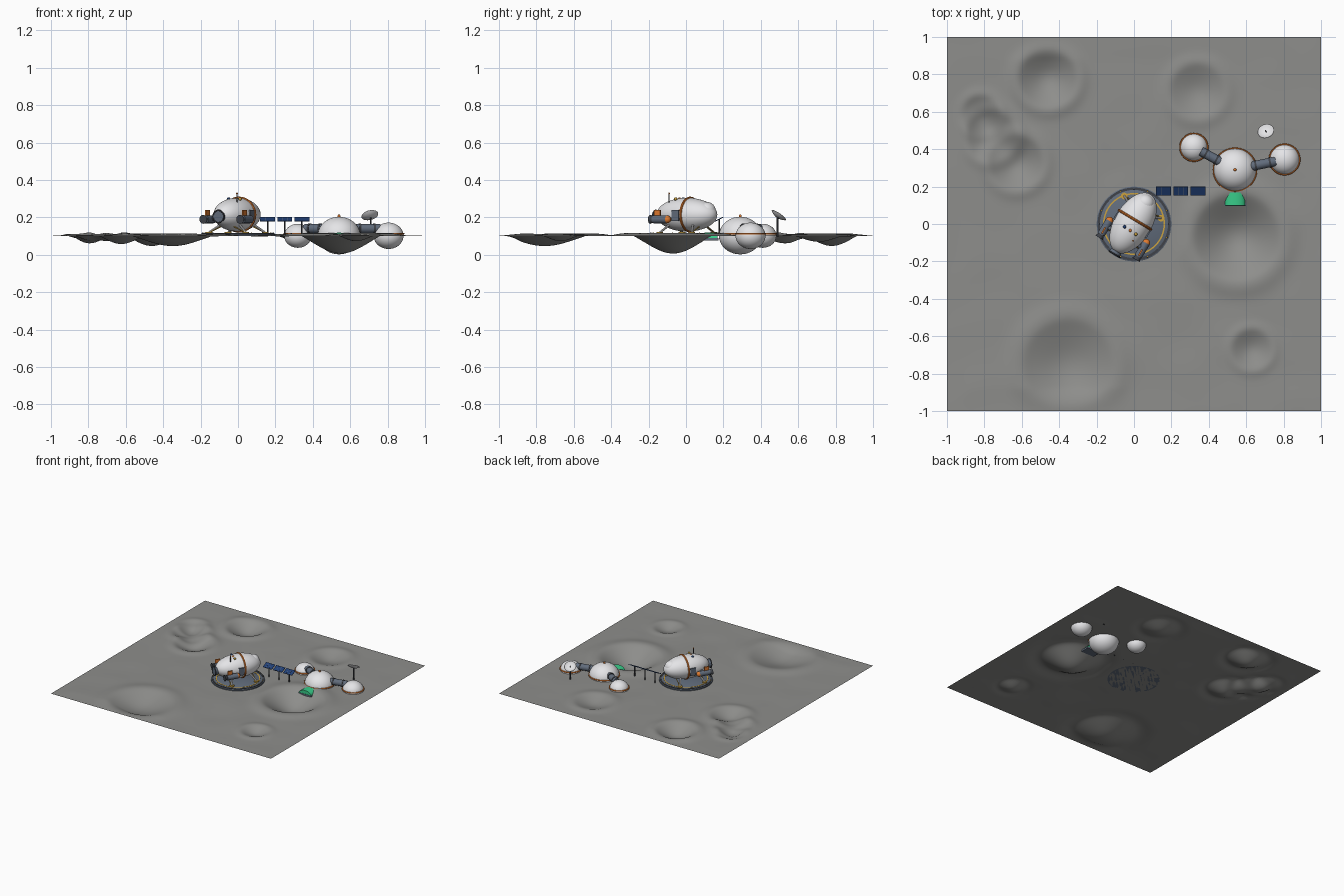
import bpy, bmesh, math
from mathutils import Matrix, Vector, noise

if "Cube" in bpy.data.objects:
    bpy.data.objects.remove(bpy.data.objects["Cube"])


def material(name, r, g, b):
    m = bpy.data.materials.new(name)
    m.use_nodes = True
    m.diffuse_color = (r, g, b, 1)
    m.node_tree.nodes["Principled BSDF"].inputs["Base Color"].default_value = (r, g, b, 1)
    return m


GROUND = material("moon grey", 0.27, 0.27, 0.26)
WHITE = material("hull white", 0.8, 0.8, 0.82)
SLATE = material("slate metal", 0.12, 0.15, 0.2)
DARK = material("dark metal", 0.05, 0.055, 0.065)
ORANGE = material("orange trim", 0.75, 0.2, 0.03)
GOLD = material("gold", 0.6, 0.36, 0.05)
NAVY = material("solar blue", 0.015, 0.05, 0.18)
GREEN = material("greenhouse green", 0.04, 0.6, 0.25)

I = Matrix.Identity(4)
T = Matrix.Translation


def finish(name, bm, mat, matrix=I):
    bmesh.ops.transform(bm, matrix=matrix, verts=bm.verts)
    bmesh.ops.recalc_face_normals(bm, faces=bm.faces)
    me = bpy.data.meshes.new(name)
    bm.to_mesh(me)
    bm.free()
    me.materials.append(mat)
    ob = bpy.data.objects.new(name, me)
    bpy.context.collection.objects.link(ob)
    bpy.ops.object.select_all(action="DESELECT")
    ob.select_set(True)
    bpy.context.view_layer.objects.active = ob
    bpy.ops.object.shade_smooth_by_angle(angle=math.radians(35))
    return ob


def ball(name, pos, radii, mat, frame=I, seg=32):
    bm = bmesh.new()
    bmesh.ops.create_uvsphere(bm, u_segments=seg, v_segments=seg // 2, radius=1)
    return finish(name, bm, mat, frame @ T(pos) @ Matrix.Diagonal((*radii, 1)))


def box(name, pos, size, mat, frame=I):
    bm = bmesh.new()
    bmesh.ops.create_cube(bm, size=1)
    return finish(name, bm, mat, frame @ T(pos) @ Matrix.Diagonal((*size, 1)))


def tube(name, a, b, r, mat, frame=I, r2=None, seg=20):
    a, b = Vector(a), Vector(b)
    bm = bmesh.new()
    bmesh.ops.create_cone(bm, cap_ends=True, segments=seg, radius1=r,
                          radius2=r if r2 is None else r2, depth=(b - a).length)
    turn = (b - a).to_track_quat("Z", "Y").to_matrix().to_4x4()
    return finish(name, bm, mat, frame @ T((a + b) / 2) @ turn)


def lathe(name, profile, mat, frame=I, closed=False, seg=48):
    bm = bmesh.new()
    vs = [bm.verts.new((r, 0, z)) for r, z in profile]
    pairs = list(zip(vs, vs[1:])) + ([(vs[-1], vs[0])] if closed else [])
    edges = [bm.edges.new(p) for p in pairs]
    bmesh.ops.spin(bm, geom=vs + edges, cent=(0, 0, 0), axis=(0, 0, 1),
                   angle=math.tau, steps=seg, use_merge=True)
    bmesh.ops.remove_doubles(bm, verts=bm.verts, dist=1e-5)
    return finish(name, bm, mat, frame)


def ring(name, R, r, mat, frame=I):
    pts = [(R + r * math.cos(k * math.tau / 8), r * math.sin(k * math.tau / 8)) for k in range(8)]
    return lathe(name, pts, mat, frame, closed=True)


# Cratered ground: x, y, radius, depth
LEVEL = 0.102
CRATERS = [(0.55, -0.07, 0.24, 0.095), (-0.35, -0.75, 0.25, 0.055), (-0.46, 0.78, 0.16, 0.055),
           (0.34, 0.71, 0.15, 0.035), (0.63, -0.67, 0.11, 0.03), (-0.82, 0.58, 0.11, 0.03),
           (-0.76, 0.47, 0.14, 0.04), (-0.63, 0.33, 0.15, 0.045)]


def height(x, y):
    z = 0.004 * noise.noise((x * 4, y * 4, 3))
    for cx, cy, R, d in CRATERS:
        q = math.hypot(x - cx, y - cy) / R
        if q < 1:
            z -= d * math.cos(q * math.pi / 2) ** 1.6
        z += min(0.2 * d, 0.014) * math.exp(-((q - 1.1) / 0.25) ** 2)
    edge = min(1, (1 - max(abs(x), abs(y))) / 0.12)
    pad = min(1, max(0, (math.hypot(x, y) - 0.2) / 0.1))
    return LEVEL + z * edge * pad


bm = bmesh.new()
bmesh.ops.create_grid(bm, x_segments=128, y_segments=128, size=1)
for v in bm.verts:
    v.co.z = height(v.co.x, v.co.y)
finish("lunar_ground", bm, GROUND)

# Landing pad with painted ring and edge lights
lathe("landing_pad", [(0, 0.102), (0.2, 0.102), (0.2, 0.11), (0.195, 0.113), (0, 0.113)], SLATE)
lathe("pad_rim", [(0.182, 0.112), (0.195, 0.112), (0.195, 0.116), (0.182, 0.116)], DARK, closed=True)
lathe("pad_marking", [(0.158, 0.112), (0.166, 0.112), (0.166, 0.115), (0.158, 0.115)], GOLD, closed=True)
for k in range(16):
    a = k * math.tau / 16
    ball("pad_light", (0.189 * math.cos(a), 0.189 * math.sin(a), 0.117), [0.004] * 3,
         GOLD if k % 2 else SLATE, seg=8)

# Lander hull: local +y is the nose
S = T((-0.005, 0.005, 0.215)) @ Matrix.Rotation(math.radians(-31), 4, "Z")
ball("lander_hull", (0, 0, 0), (0.1, 0.18, 0.09), WHITE, S, 48)
ball("cockpit_dome", (0, 0.122, 0.02), (0.05, 0.05, 0.048), WHITE, S)
upright = Matrix.Rotation(math.pi / 2, 4, "X")
ring("hull_band", 0.1, 0.007, ORANGE, S @ T((0, 0.02, 0)) @ upright @ Matrix.Diagonal((1, 0.9, 1, 1)))
tube("main_nozzle", (0, -0.145, -0.01), (0, -0.195, -0.01), 0.022, SLATE, S, 0.034)
ring("nozzle_ring", 0.033, 0.004, DARK, S @ T((0, -0.194, -0.01)) @ upright)

# Side thrusters, hatches and legs
for s in (-1, 1):
    x = s * 0.115
    tube("thruster", (x, -0.14, -0.025), (x, -0.055, -0.025), 0.021, SLATE, S)
    ball("thruster_cap", (x, -0.055, -0.025), (0.021, 0.022, 0.021), ORANGE, S, 16)
    tube("thruster_bell", (x, -0.138, -0.025), (x, -0.16, -0.025), 0.014, DARK, S, 0.024)
    tube("thruster_strut", (x, -0.095, -0.025), (s * 0.07, -0.08, -0.015), 0.012, SLATE, S)
    box("thruster_fin", (x, -0.115, 0.008), (0.008, 0.04, 0.034), ORANGE, S)
    box("side_hatch", (s * 0.095, -0.012, -0.005), (0.016, 0.045, 0.06), SLATE, S)
    for e in (-1, 1):
        foot = (s * 0.115, e * 0.1, -0.096)
        tube("landing_leg", (s * 0.055, e * 0.07, -0.05), foot, 0.006, WHITE, S, seg=10)
        tube("leg_brace", (s * 0.03, e * 0.1, -0.06), foot, 0.003, GOLD, S, seg=8)
        tube("landing_foot", (foot[0], foot[1], -0.102), (foot[0], foot[1], -0.094), 0.018, GOLD, S)

# Roof lamps and mast
for px, py, mat in ((-0.05, -0.015, NAVY), (-0.02, -0.035, ORANGE), (0.01, -0.055, GOLD)):
    ball("roof_lamp", (px, py, 0.299), [0.009] * 3, mat, seg=12)
tube("roof_mast", (-0.005, -0.09, 0.27), (-0.005, -0.09, 0.325), 0.0025, DARK, seg=8)
ball("mast_tip", (-0.005, -0.09, 0.328), [0.005] * 3, ORANGE, seg=10)

# Tilted solar panels on posts
for k in range(3):
    x = 0.158 + 0.092 * k
    F = T((x, 0.177, 0.19)) @ Matrix.Rotation(math.radians(26), 4, "X")
    box("solar_panel", (0, 0, 0), (0.08, 0.05, 0.004), NAVY, F)
    for g in (-1, 1):
        box("panel_grid_line", (g * 0.013, 0, 0.002), (0.0015, 0.05, 0.002), SLATE, F)
    tube("panel_post", (x, 0.177, 0.1), (x, 0.177, 0.19), 0.004, DARK, seg=8)

# Habitat domes, each with an orange collar
HUB = Vector((0.54, 0.29, 0.103))
SIDES = [(Vector((0.32, 0.41, 0.102)), 0.073), (Vector((0.805, 0.345, 0.102)), 0.08)]
for c, r in [(HUB, 0.114)] + SIDES:
    ball("habitat_dome", c, (r, r, r * 0.88), WHITE, seg=40)
    ring("dome_collar", r, 0.005, ORANGE, T((c.x, c.y, 0.113)))
ball("hub_beacon", HUB + Vector((0, 0, 0.103)), (0.008, 0.008, 0.01), ORANGE, seg=12)

# Connecting corridors with end collars
for c, r in SIDES:
    lift = Vector((0, 0, 0.038))
    d = (c - HUB).normalized()
    a, b = HUB + d * 0.08 + lift, c - d * r * 0.6 + lift
    tube("corridor", a, b, 0.025, SLATE)
    for end, way in ((HUB + d * 0.108 + lift, 1), (c - d * r * 0.93 + lift, -1)):
        tube("corridor_collar", end, end + d * way * 0.01, 0.028, DARK)

# Greenhouse: arched cover on a slate base
box("greenhouse_base", (0.54, 0.135, 0.083), (0.12, 0.075, 0.014), SLATE)
bm = bmesh.new()
arch = [bm.verts.new((0.055 * math.cos(k * math.pi / 12), 0, 0.03 * math.sin(k * math.pi / 12)))
        for k in range(13)]
face = bm.faces.new(arch)
out = bmesh.ops.extrude_face_region(bm, geom=[face])
bmesh.ops.translate(bm, vec=(0, 0.068, 0), verts=[g for g in out["geom"] if isinstance(g, bmesh.types.BMVert)])
finish("greenhouse_cover", bm, GREEN, T((0.54, 0.1, 0.089)))

# Dish antenna on a mast
tube("dish_mast", (0.71, 0.49, 0.095), (0.71, 0.49, 0.2), 0.005, DARK, seg=10)
aim = Vector((-0.2, 0.55, 0.8)).to_track_quat("Z", "Y").to_matrix().to_4x4()
D = T((0.708, 0.488, 0.2)) @ aim
lathe("dish", [(0, 0), (0.02, 0.002), (0.036, 0.008), (0.046, 0.015),
               (0.044, 0.017), (0.034, 0.011), (0.02, 0.005), (0, 0.003)], WHITE, D, seg=32)
tube("dish_feed", (0, 0, 0), (0, 0, 0.025), 0.002, DARK, D, seg=8)
